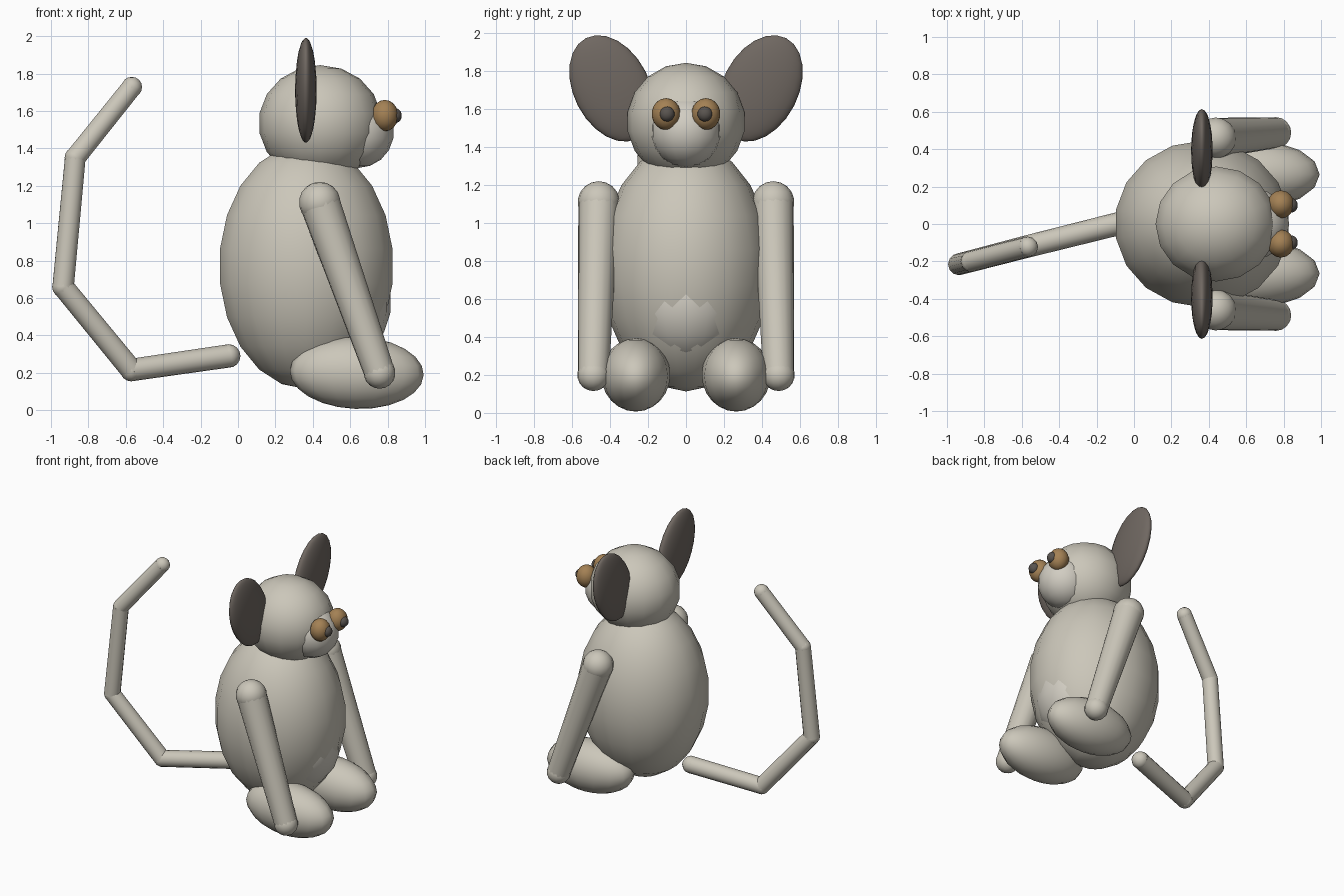
import bpy
from math import radians
from mathutils import Vector

cube = bpy.data.objects.get("Cube")
if cube:
    bpy.data.objects.remove(cube, do_unlink=True)


def material(name, rgb):
    m = bpy.data.materials.new(name)
    m.use_nodes = True
    m.diffuse_color = (*rgb, 1)
    m.node_tree.nodes["Principled BSDF"].inputs["Base Color"].default_value = (*rgb, 1)
    return m


fur = material("pale grey fur", (0.60, 0.57, 0.49))
light_fur = material("light grey fur", (0.64, 0.61, 0.54))
ear_skin = material("dark ear skin", (0.16, 0.137, 0.12))
iris = material("amber eye", (0.37, 0.22, 0.09))
pupil_dark = material("dark pupil", (0.10, 0.088, 0.078))


def finish(name, mat):
    ob = bpy.context.object
    ob.name = name
    ob.data.materials.append(mat)
    bpy.ops.object.shade_smooth()
    return ob


def ellipsoid(name, centre, radii, mat, segments=16, rings=9, rot=(0, 0, 0)):
    bpy.ops.mesh.primitive_uv_sphere_add(segments=segments, ring_count=rings,
                                         radius=1, location=centre, rotation=rot)
    bpy.context.object.scale = radii
    return finish(name, mat)


def limb(name, a, b, ra, rb, mat):
    """Tapered tube from a to b."""
    a, b = Vector(a), Vector(b)
    d = b - a
    bpy.ops.mesh.primitive_cone_add(vertices=16, radius1=ra, radius2=rb, depth=d.length,
                                    location=(a + b) / 2,
                                    rotation=d.to_track_quat('Z', 'Y').to_euler())
    ob = finish(name, mat)
    bpy.ops.object.shade_smooth_by_angle(angle=radians(40))
    return ob


# Torso and belly
ellipsoid("body", (0.365, 0, 0.77), (0.473, 0.45, 0.657), fur, 18, 11)
ellipsoid("belly", (0.52, 0, 0.58), (0.30, 0.30, 0.33), light_fur)

# Head and muzzle
ellipsoid("head", (0.44, 0, 1.535), (0.33, 0.312, 0.31), fur)
ellipsoid("muzzle", (0.64, 0, 1.485), (0.193, 0.19, 0.19), light_fur)

# Paired parts, model faces +x
for side, tag in ((1, "back"), (-1, "front")):
    ellipsoid(tag + "_ear", (0.363, side * 0.392, 1.71), (0.058, 0.20, 0.298),
              ear_skin, 20, 12, (radians(-27 * side), 0, 0))
    ellipsoid(tag + "_eye", (0.785, side * 0.105, 1.575), (0.072, 0.076, 0.084), iris)
    ellipsoid(tag + "_pupil", (0.84, side * 0.10, 1.575), (0.036, 0.04, 0.04), pupil_dark)
    ellipsoid(tag + "_foot", (0.635, side * 0.265, 0.2), (0.358, 0.182, 0.193), fur,
              16, 12, (0, radians(2), 0))
    shoulder, hand = (0.437, side * 0.46, 1.11), (0.757, side * 0.488, 0.20)
    limb(tag + "_arm", shoulder, hand, 0.108, 0.082, fur)
    ellipsoid(tag + "_shoulder", shoulder, (0.111,) * 3, fur)
    ellipsoid(tag + "_hand", hand, (0.085,) * 3, fur)

# Jointed tail
tail = [(-0.05, 0.01, 0.29), (-0.57, -0.12, 0.215), (-0.935, -0.215, 0.66),
        (-0.87, -0.20, 1.35), (-0.568, -0.122, 1.727)]
for i, p in enumerate(tail):
    r = 0.063 - 0.002 * i
    ellipsoid(f"tail_joint_{i + 1}", p, (r,) * 3, fur, 12, 8)
    if i:
        limb(f"tail_segment_{i}", tail[i - 1], p, r + 0.001, r - 0.001, fur)
